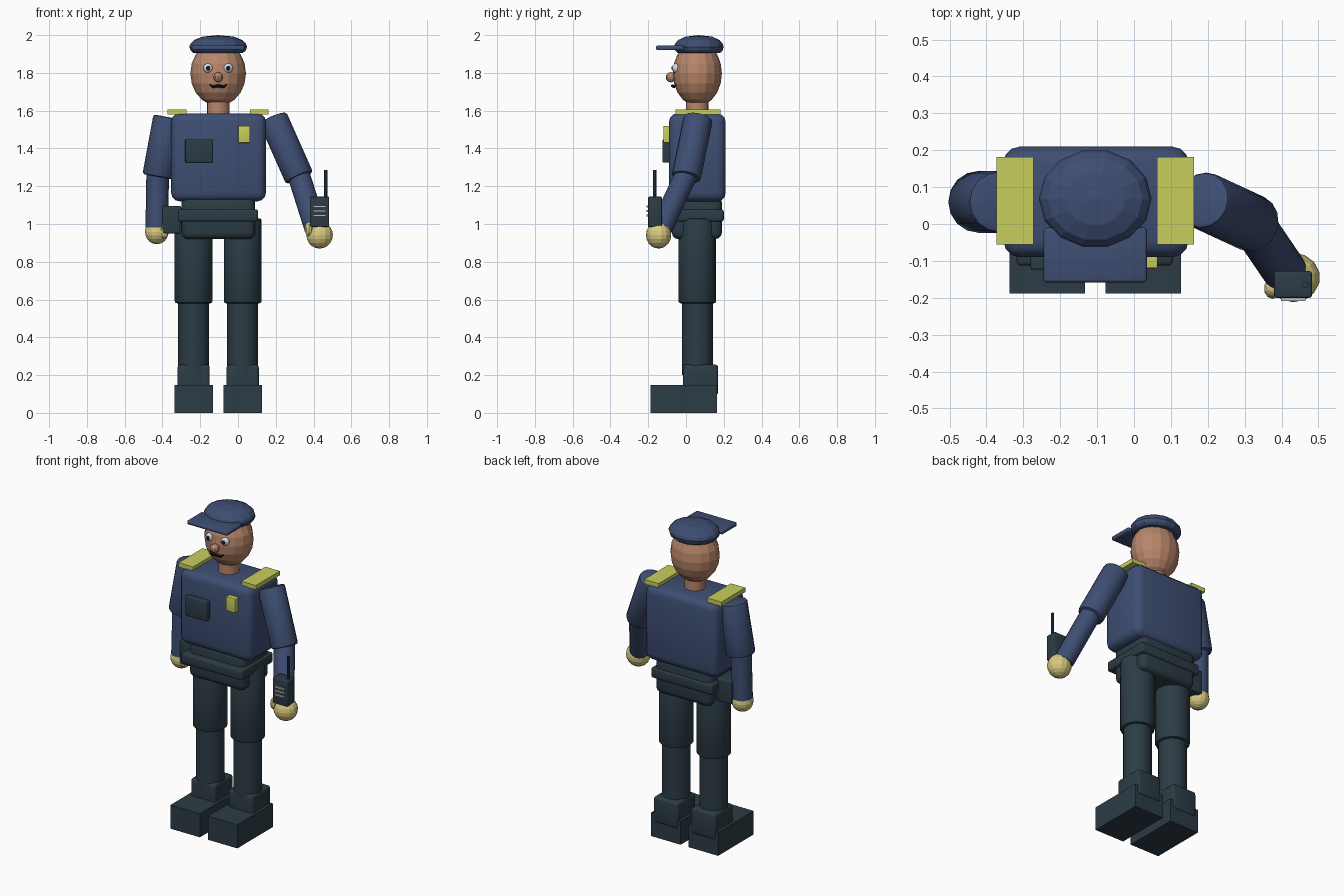
import bpy, bmesh, math
from mathutils import Vector

cube = bpy.data.objects.get("Cube")
if cube:
    bpy.data.objects.remove(cube, do_unlink=True)


def material(name, r, g, b):
    m = bpy.data.materials.new(name)
    m.use_nodes = True
    m.diffuse_color = (r, g, b, 1)
    m.node_tree.nodes["Principled BSDF"].inputs["Base Color"].default_value = (r, g, b, 1)
    return m


NAVY = material("navy cloth", .048, .076, .17)
SLATE = material("dark slate", .025, .045, .06)
SKIN = material("skin", .48, .24, .145)
YELLOW = material("yellow trim", .58, .62, .11)
GLOVE = material("tan glove", .70, .59, .22)
WHITE = material("eye white", .62, .70, .75)
BLACK = material("black", .01, .01, .012)
GREY = material("light grey", .5, .5, .5)
MID = -.105  # centre line of the body
DEPTH = .06  # centre depth of the body


def finish(name, bm, mat, smooth=None):
    bmesh.ops.recalc_face_normals(bm, faces=bm.faces)
    me = bpy.data.meshes.new(name)
    bm.to_mesh(me)
    bm.free()
    me.materials.append(mat)
    ob = bpy.data.objects.new(name, me)
    bpy.context.collection.objects.link(ob)
    if smooth:
        bpy.ops.object.select_all(action="DESELECT")
        ob.select_set(True)
        bpy.context.view_layer.objects.active = ob
        bpy.ops.object.shade_smooth_by_angle(angle=math.radians(smooth))
    return ob


def box(name, mat, x, y, z, bevel=0):
    """Box given by its (min, max) range on each axis."""
    bm = bmesh.new()
    bmesh.ops.create_cube(bm, size=1)
    for v in bm.verts:
        v.co = [r[0] + (c + .5) * (r[1] - r[0]) for r, c in zip((x, y, z), v.co)]
    if bevel:
        bmesh.ops.bevel(bm, geom=bm.edges[:], offset=bevel, segments=3,
                        profile=.5, affect="EDGES")
    return finish(name, bm, mat, 40 if bevel else None)


def ball(name, mat, centre, radii, seg=16, rings=10, smooth=None):
    bm = bmesh.new()
    bmesh.ops.create_uvsphere(bm, u_segments=seg, v_segments=rings, radius=1)
    for v in bm.verts:
        v.co = Vector(centre) + Vector(a * b for a, b in zip(v.co, radii))
    return finish(name, bm, mat, smooth)


def tube(name, mat, a, b, r1, r2=None, seg=16, bevel=0):
    """Capped cylinder or cone from point a to point b."""
    a, b = Vector(a), Vector(b)
    bm = bmesh.new()
    bmesh.ops.create_cone(bm, cap_ends=True, segments=seg, radius1=r1,
                          radius2=r2 or r1, depth=(b - a).length)
    if bevel:
        rims = [e for e in bm.edges if abs(e.verts[0].co.z - e.verts[1].co.z) < 1e-5]
        bmesh.ops.bevel(bm, geom=rims, offset=bevel, segments=2, profile=.5, affect="EDGES")
    turn = (b - a).to_track_quat("Z", "Y")
    for v in bm.verts:
        v.co = turn @ v.co + (a + b) / 2
    return finish(name, bm, mat, 35)


# Body
box("torso", NAVY, (-.354, .148), (-.09, .21), (1.12, 1.586), .045)
box("hips", SLATE, (-.298, .09), (-.075, .19), (.92, 1.15), .035)
box("belt", SLATE, (-.318, .106), (-.113, .2), (1.013, 1.077), .012)
box("holster", SLATE, (-.4, -.3), (-.01, .13), (.95, 1.095), .008)
box("chest_pocket", SLATE, (-.28, -.132), (-.124, -.085), (1.326, 1.448), .006)
box("badge", YELLOW, (0, .064), (-.12, -.085), (1.43, 1.52), .004)
tube("neck", SKIN, (MID, DEPTH, 1.56), (MID, DEPTH, 1.66), .06)

# Parts that repeat on each side
for side, s in (("right", -1), ("left", 1)):
    x = MID + s * .13
    tube(side + "_thigh", SLATE, (x, DEPTH, .58), (x, DEPTH, 1.03), .1, bevel=.012)
    tube(side + "_shin", SLATE, (x, DEPTH, .2), (x, DEPTH, .62), .082)
    box(side + "_ankle", SLATE, (x - .085, x + .085), (-.016, .17), (.095, .255), .015)
    box(side + "_shoe", SLATE, (x - .102, x + .102), (-.188, .163), (0, .148))
    x = MID + s * .2175
    box(side + "_epaulette", YELLOW, (x - .05, x + .05), (-.056, .182), (1.58, 1.607))
    # Eyes
    x = MID + s * .053
    ball(side + "_eye", WHITE, (x, -.05, 1.825), (.026, .024, .026), 12, 8, 40)
    ball(side + "_pupil", BLACK, (x, -.071, 1.825), (.012, .006, .012), 10, 6, 40)

# Head
ball("head", SKIN, (MID, DEPTH, 1.797), (.147, .13, .172))
ball("nose", SKIN, (MID, -.08, 1.777), (.026, .027, .027), 10, 8)
for s in (-1, 1):
    tube("moustache_half", BLACK, (MID, -.072, 1.732), (MID + s * .03, -.064, 1.726),
         .008, .007, 8)
    tube("moustache_tip", BLACK, (MID + s * .028, -.064, 1.726),
         (MID + s * .046, -.056, 1.738), .007, .003, 8)

# Cap, turned from a profile of (radius, height)
profile = [(0, 1.905), (.13, 1.905), (.146, 1.918), (.153, 1.938),
           (.146, 1.956), (.128, 1.974), (.082, 1.992), (0, 2)]
bm = bmesh.new()
pts = [bm.verts.new((r, 0, z)) for r, z in profile]
edges = [bm.edges.new(p) for p in zip(pts, pts[1:])]
bmesh.ops.spin(bm, geom=pts + edges, axis=(0, 0, 1), cent=(0, 0, 0),
               angle=math.tau, steps=14)
bmesh.ops.remove_doubles(bm, verts=bm.verts, dist=1e-4)
for v in bm.verts:
    v.co = (MID + v.co.x, .068 + v.co.y * .88, v.co.z)
finish("cap", bm, NAVY)
box("cap_visor", NAVY, (-.245, .035), (-.158, -.01), (1.92, 1.945), .008)

# Right arm, hanging
tube("right_upper_arm", NAVY, (-.365, DEPTH, 1.565), (-.423, DEPTH, 1.25), .084, bevel=.012)
tube("right_forearm", NAVY, (-.425, DEPTH, 1.28), (-.43, .055, .98), .06)
ball("right_hand", GLOVE, (-.43, .055, .958), (.064, .064, .065), 14, 10)
ball("right_thumb", GLOVE, (-.39, .015, .965), (.025, .025, .042), 10, 8)

# Left arm, reaching forward
tube("left_upper_arm", NAVY, (.185, .065, 1.56), (.325, 0, 1.245), .078, bevel=.012)
tube("left_forearm", NAVY, (.318, .005, 1.27), (.41, -.13, .98), .06)
ball("left_hand", GLOVE, (.432, -.145, .942), (.072, .067, .072), 14, 10)
ball("left_thumb", GLOVE, (.376, -.175, .973), (.024, .028, .038), 10, 8)

# Hand radio
box("radio", SLATE, (.38, .482), (-.2, -.128), (.985, 1.145), .006)
tube("radio_antenna", SLATE, (.465, -.165, 1.13), (.465, -.165, 1.285), .009, seg=8)
for i in range(3):
    z = 1.04 + i * .024
    box("speaker_slot", GREY, (.398, .465), (-.209, -.199), (z, z + .01))
